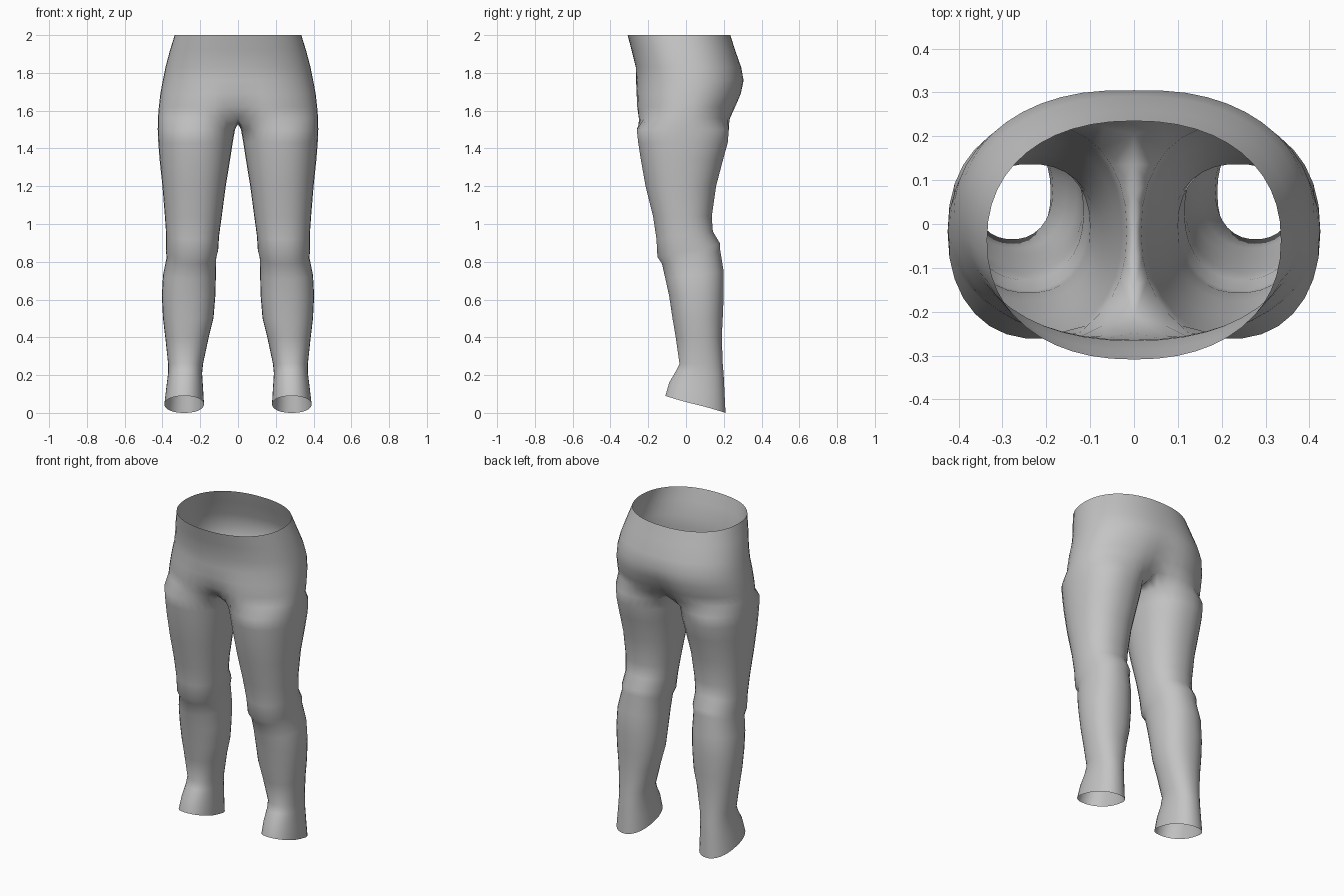
import bpy
import bmesh
from math import sin, cos, pi, radians, exp, copysign

cube = bpy.data.objects.get("Cube")
if cube:
    bpy.data.objects.remove(cube, do_unlink=True)

STEPS = 30                      # points round a leg
INNER = 3                       # steps each side of the inner thigh that meet the seam
CORNER = INNER * 2 * pi / STEPS
ARC = STEPS - 2 * INNER         # steps of the outer arc shared with the hips

# Leg sections: height, tilt to the front, inner x, outer x, front y, back y
LEG = [
    (0.045, 0.045, 0.18, 0.39, -0.11, 0.21),
    (0.13, 0.03, 0.185, 0.38, -0.09, 0.205),
    (0.21, 0.01, 0.19, 0.37, -0.055, 0.20),
    (0.26, 0.0, 0.185, 0.37, -0.035, 0.195),
    (0.40, 0.0, 0.155, 0.385, -0.055, 0.19),
    (0.50, 0.0, 0.13, 0.397, -0.072, 0.195),
    (0.62, 0.0, 0.12, 0.403, -0.09, 0.20),
    (0.73, -0.02, 0.117, 0.397, -0.11, 0.20),
    (0.825, -0.035, 0.115, 0.378, -0.128, 0.182),
    (0.86, -0.035, 0.105, 0.382, -0.152, 0.182),
    (0.94, -0.02, 0.10, 0.38, -0.157, 0.143),
    (1.04, 0.0, 0.086, 0.387, -0.175, 0.137),
    (1.20, 0.0, 0.065, 0.40, -0.215, 0.16),
    (1.34, 0.0, 0.042, 0.415, -0.24, 0.197),
    (1.43, 0.0, 0.028, 0.422, -0.254, 0.222),
    (1.50, 0.0, 0.016, 0.425, -0.262, 0.228),
]

# Hip sections: height, half width, front y, back y, front dent, back dent
HIPS = [
    (1.56, 0.424, -0.27, 0.25, 0.06, 0.045),
    (1.62, 0.419, -0.272, 0.275, 0.025, 0.03),
    (1.69, 0.411, -0.27, 0.30, 0.008, 0.012),
    (1.76, 0.398, -0.264, 0.309, 0.0, 0.004),
    (1.83, 0.384, -0.266, 0.292, 0.0, 0.0),
    (1.92, 0.36, -0.288, 0.26, 0.0, 0.0),
    (2.0, 0.335, -0.309, 0.235, 0.0, 0.0),
]


def soft(v, k=0.9):
    """Square off a circle coordinate slightly."""
    return copysign(abs(v) ** k, v)


def leg_ring(z, tilt, x_in, x_out, front, back):
    """Closed section, starting at the front inner corner."""
    points = []
    for i in range(STEPS):
        a = CORNER + 2 * pi * i / STEPS
        x = (x_in + x_out) / 2 - (x_out - x_in) / 2 * soft(cos(a))
        y = (front + back) / 2 - (back - front) / 2 * soft(sin(a))
        points.append((x, y, z + tilt * sin(a)))
    return points


def hip_arc(z, half, front, back, front_dent, back_dent):
    """Half section from front centre round the side to back centre."""
    points = []
    for i in range(ARC + 1):
        t = pi * i / ARC
        x = 0.0 if i in (0, ARC) else half * soft(sin(t))
        y = (front + back) / 2 - (back - front) / 2 * soft(cos(t))
        dent = exp(-(x / 0.1) ** 2)
        y += dent * (front_dent if t < pi / 2 else -back_dent)
        points.append((x, y, z))
    return points


def bridge(bm, low, high, closed):
    n = len(low)
    for i in range(n if closed else n - 1):
        j = (i + 1) % n
        bm.faces.new((low[i], low[j], high[j], high[i]))


bm = bmesh.new()


def add(points):
    return [bm.verts.new(p) for p in points]


# Leg tube
rings = [add(leg_ring(*s)) for s in LEG]

# Crotch seam closes the first hip arc into a ring
arcs = [add(hip_arc(*s)) for s in HIPS]
y_front, y_back = arcs[0][0].co.y, arcs[0][-1].co.y
seam = []
for i in range(1, 2 * INNER):
    s = 1 - i / INNER           # back to front
    y = (y_front + y_back) / 2 + s * (y_back - y_front) / 2
    seam.append((0, y, 1.53 + 0.03 * s * s))
rings.append(arcs[0] + add(seam))

for low, high in zip(rings, rings[1:]):
    bridge(bm, low, high, True)
for low, high in zip(arcs, arcs[1:]):
    bridge(bm, low, high, False)

mesh = bpy.data.meshes.new("trousers")
bm.to_mesh(mesh)
bm.free()
trousers = bpy.data.objects.new("trousers", mesh)
bpy.context.collection.objects.link(trousers)

# Plain grey cloth
COLOR = (0.55, 0.55, 0.55, 1)
cloth = bpy.data.materials.new("grey cloth")
cloth.use_nodes = True
cloth.diffuse_color = COLOR
for node in cloth.node_tree.nodes:
    if node.type == 'BSDF_PRINCIPLED':
        node.inputs["Base Color"].default_value = COLOR
mesh.materials.append(cloth)

# Smooth shading and the other half
bpy.ops.object.select_all(action='DESELECT')
trousers.select_set(True)
bpy.context.view_layer.objects.active = trousers
bpy.ops.object.shade_smooth_by_angle(angle=radians(70))
mirror = trousers.modifiers.new("other half", 'MIRROR')
mirror.use_clip = True
mirror.merge_threshold = 0.001
